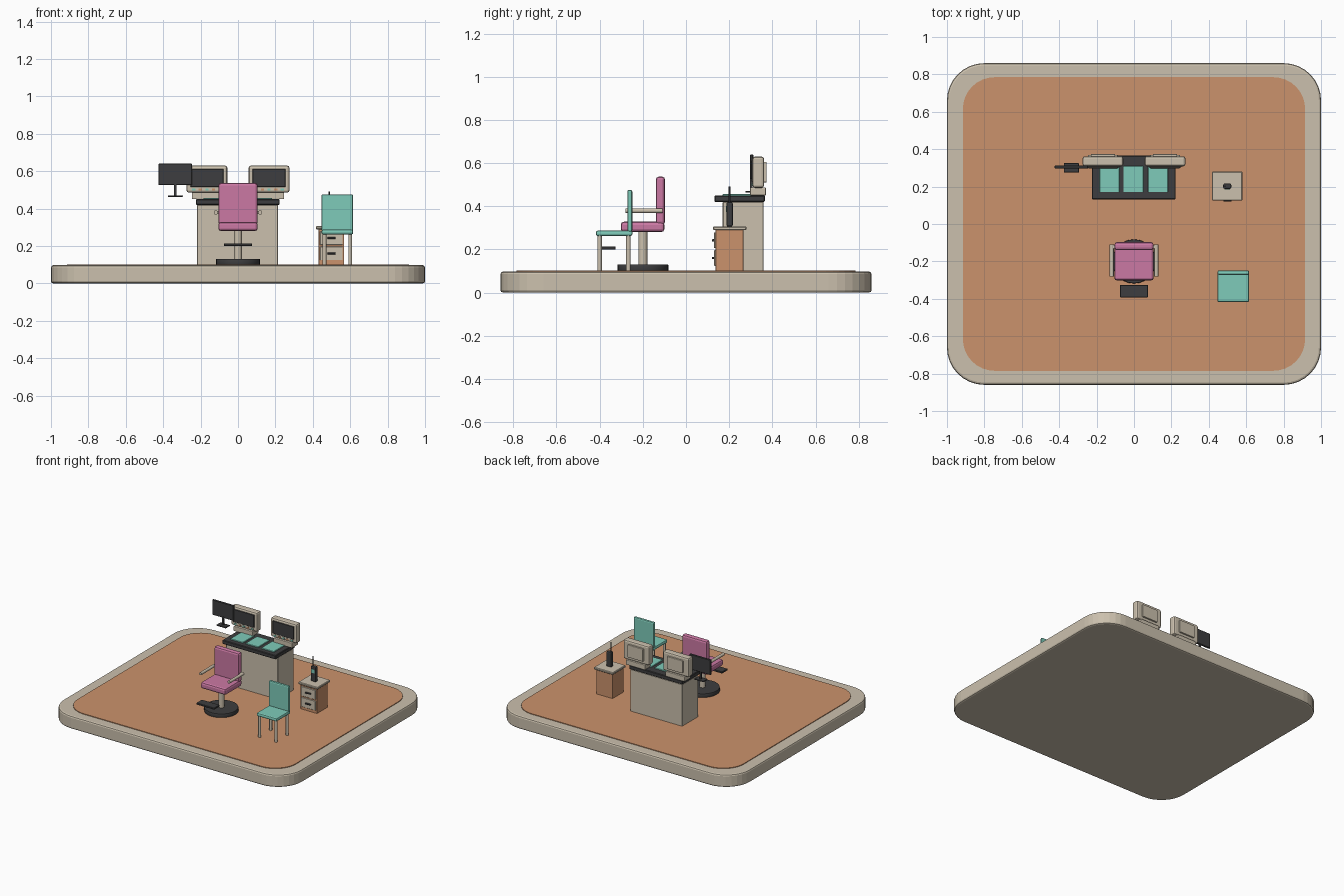
import bpy, bmesh, math
from mathutils import Matrix

if "Cube" in bpy.data.objects:
    bpy.data.objects.remove(bpy.data.objects["Cube"])


def material(name, rgb):
    m = bpy.data.materials.new(name)
    m.diffuse_color = (*rgb, 1)
    m.use_nodes = True
    m.node_tree.nodes["Principled BSDF"].inputs["Base Color"].default_value = m.diffuse_color
    return m


BEIGE = material("warm beige", (0.60, 0.53, 0.42))
ORANGE = material("terracotta", (0.60, 0.29, 0.15))
TEAL = material("teal", (0.21, 0.60, 0.49))
PINK = material("rose pink", (0.60, 0.19, 0.37))
DARK = material("charcoal", (0.048, 0.048, 0.05))


def finish(name, bm, mat, bevel=0, segs=2):
    me = bpy.data.meshes.new(name)
    bmesh.ops.recalc_face_normals(bm, faces=bm.faces)
    bm.to_mesh(me)
    bm.free()
    me.materials.append(mat)
    ob = bpy.data.objects.new(name, me)
    bpy.context.collection.objects.link(ob)
    if bevel:
        b = ob.modifiers.new("bevel", 'BEVEL')
        b.width, b.segments = bevel, segs
        b.limit_method, b.angle_limit = 'ANGLE', math.radians(40)
    return ob


def box(name, x, y, z, mat, bevel=0, segs=2):
    """Box given by (min, max) on each axis."""
    bm = bmesh.new()
    size = Matrix.Diagonal((x[1] - x[0], y[1] - y[0], z[1] - z[0], 1))
    mid = Matrix.Translation([(a + b) / 2 for a, b in (x, y, z)])
    bmesh.ops.create_cube(bm, size=1, matrix=mid @ size)
    return finish(name, bm, mat, bevel, segs)


def rod(name, center, radius, length, mat, axis='Z', sides=16, bevel=0):
    bm = bmesh.new()
    turn = Matrix.Rotation(math.pi / 2, 4, 'X') if axis == 'Y' else Matrix()
    bmesh.ops.create_cone(bm, cap_ends=True, segments=sides, radius1=radius, radius2=radius,
                          depth=length, matrix=Matrix.Translation(center) @ turn)
    ob = finish(name, bm, mat, bevel)
    for f in ob.data.polygons:
        f.use_smooth = len(f.vertices) == 4
    return ob


def rounded_slab(name, hx, hy, r, z0, z1, mat, bevel=0):
    bm = bmesh.new()
    verts = []
    for q, (sx, sy) in enumerate([(1, 1), (-1, 1), (-1, -1), (1, -1)]):
        for i in range(9):
            a = (q + i / 8) * math.pi / 2
            verts.append(bm.verts.new((sx * (hx - r) + r * math.cos(a),
                                       sy * (hy - r) + r * math.sin(a), z0)))
    face = bm.faces.new(verts)
    ext = bmesh.ops.extrude_face_region(bm, geom=[face])
    top = [v for v in ext["geom"] if isinstance(v, bmesh.types.BMVert)]
    bmesh.ops.translate(bm, verts=top, vec=(0, 0, z1 - z0))
    return finish(name, bm, mat, bevel)


# Platform and floor
rounded_slab("platform", 1.0, 0.86, 0.2, 0, 0.097, BEIGE, 0.012)
rounded_slab("floor_inlay", 0.915, 0.785, 0.17, 0.092, 0.102, ORANGE)

# Console desk
box("desk_body", (-0.22, 0.215), (0.17, 0.36), (0.098, 0.42), BEIGE, 0.003, 1)
box("desk_top", (-0.225, 0.222), (0.132, 0.365), (0.42, 0.45), DARK, 0.004, 1)
for x0 in (-0.185, -0.057, 0.075):
    box("control_panel", (x0, x0 + 0.107), (0.17, 0.31), (0.448, 0.456), TEAL, 0.002, 1)

# Two thick monitors with button rows
for s, side in ((-1, "left"), (1, "right")):
    c = s * 0.166
    box(side + "_monitor_foot", (c - 0.08, c + 0.08), (0.297, 0.37), (0.45, 0.487), BEIGE, 0.004)
    box(side + "_monitor_case", (c - 0.109, c + 0.109), (0.308, 0.362), (0.485, 0.63), BEIGE, 0.012)
    box(side + "_monitor_back", (c - 0.065, c + 0.065), (0.355, 0.374), (0.51, 0.605), BEIGE, 0.004)
    box(side + "_monitor_screen", (c - 0.088, c + 0.088), (0.303, 0.309), (0.515, 0.612), DARK, 0.002, 1)
    for i in range(5):
        x = c + (i - 2) * 0.035
        box(side + "_monitor_button", (x - 0.009, x + 0.009), (0.304, 0.31), (0.497, 0.506),
            TEAL if i % 2 == 0 else ORANGE)

# Flat display beside the desk
box("flat_display", (-0.425, -0.245), (0.297, 0.312), (0.525, 0.64), DARK, 0.003, 1)
box("flat_display_neck", (-0.341, -0.329), (0.296, 0.308), (0.468, 0.535), DARK)
box("flat_display_foot", (-0.375, -0.295), (0.275, 0.325), (0.463, 0.471), DARK, 0.002, 1)

# Swivel chair
rod("swivel_base", (0, -0.2, 0.114), 0.118, 0.034, DARK, sides=24, bevel=0.005)
rod("swivel_column", (0, -0.2, 0.205), 0.021, 0.16, BEIGE)
box("swivel_seat", (-0.105, 0.105), (-0.302, -0.1), (0.28, 0.328), PINK, 0.014)
box("swivel_back", (-0.105, 0.105), (-0.14, -0.097), (0.315, 0.537), PINK, 0.014)
for s in (-1, 1):
    rod("armrest", (s * 0.119, -0.195, 0.379), 0.011, 0.17, BEIGE, 'Y', 12)
    box("armrest_bracket", sorted((s * 0.1, s * 0.118)), (-0.13, -0.112), (0.371, 0.387), BEIGE)
box("footrest", (-0.075, 0.075), (-0.392, -0.326), (0.2, 0.213), DARK, 0.002, 1)

# Side chair
box("chair_seat", (0.446, 0.616), (-0.418, -0.248), (0.262, 0.287), TEAL, 0.009)
box("chair_back", (0.446, 0.616), (-0.272, -0.249), (0.28, 0.476), TEAL, 0.009)
for x in (0.462, 0.6):
    for y in (-0.4, -0.267):
        rod("chair_leg", (x, y, 0.183), 0.0105, 0.17, BEIGE, sides=12)

# Drawer cabinet
box("cabinet_body", (0.43, 0.568), (0.136, 0.266), (0.098, 0.292), ORANGE, 0.002, 1)
box("cabinet_top", (0.417, 0.58), (0.125, 0.28), (0.289, 0.306), BEIGE, 0.004, 1)
for z in (0.16, 0.242):
    box("drawer_front", (0.438, 0.56), (0.129, 0.138), (z - 0.036, z + 0.036), BEIGE, 0.002, 1)
    box("drawer_handle", (0.478, 0.522), (0.12, 0.131), (z - 0.005, z + 0.005), DARK, 0.002, 1)

# Handheld radio on the cabinet
box("radio_body", (0.477, 0.52), (0.188, 0.217), (0.305, 0.42), DARK, 0.008)
box("radio_screen", (0.485, 0.512), (0.185, 0.19), (0.372, 0.4), TEAL)
rod("radio_antenna", (0.487, 0.202, 0.452), 0.004, 0.08, DARK, sides=8)
